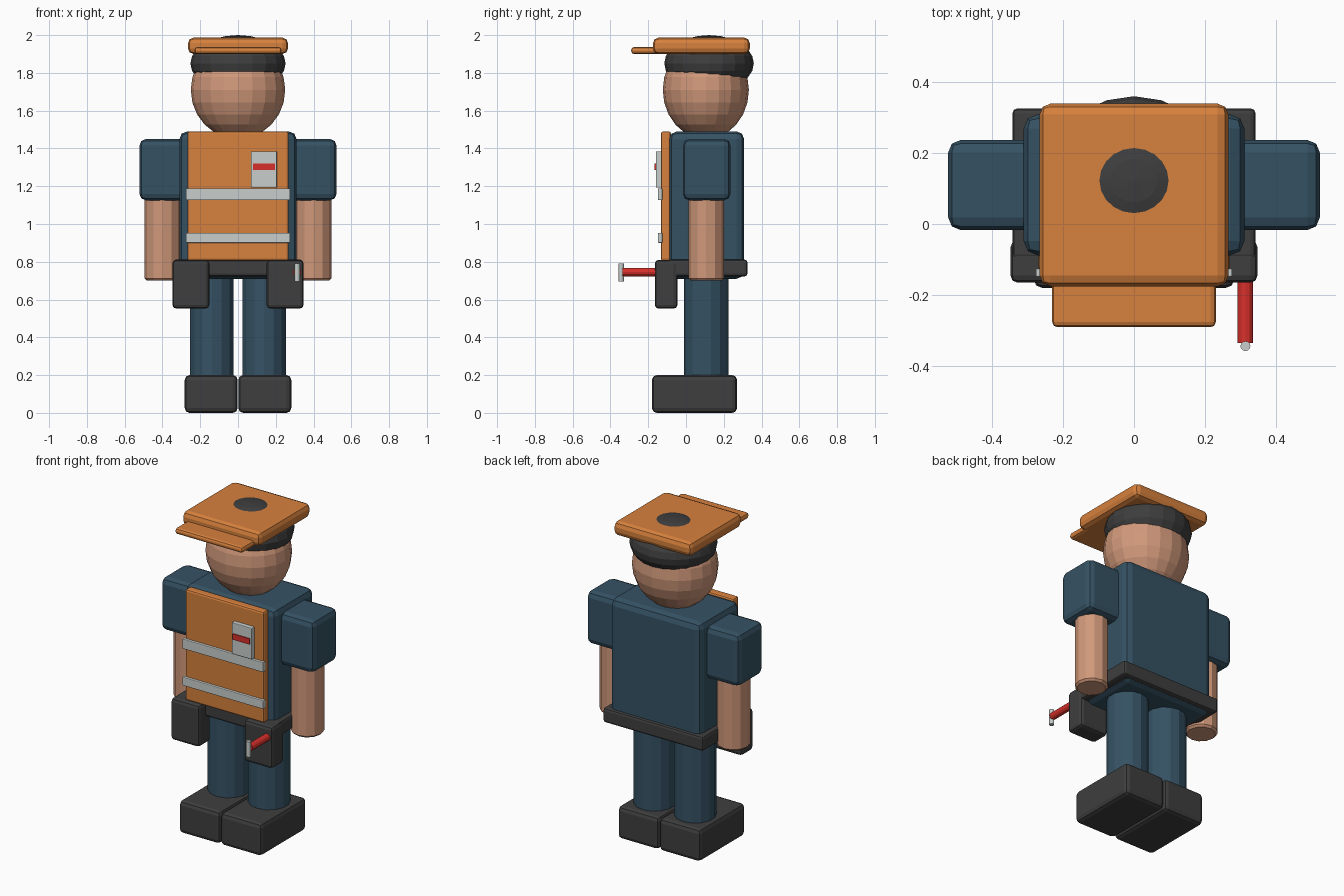
import bpy, bmesh, math
from mathutils import Matrix, Vector

if "Cube" in bpy.data.objects:
    bpy.data.objects.remove(bpy.data.objects["Cube"])


def material(name, r, g, b):
    """Flat material from sRGB 0-255 values, stored as linear."""
    lin = lambda c: ((c / 255 + 0.055) / 1.055) ** 2.4
    m = bpy.data.materials.new(name)
    m.diffuse_color = (lin(r), lin(g), lin(b), 1)
    m.use_nodes = True
    m.node_tree.nodes["Principled BSDF"].inputs["Base Color"].default_value = m.diffuse_color
    return m


ORANGE = material("orange cloth", 215, 129, 61)
BLUE = material("navy cloth", 53, 82, 100)
DARK = material("charcoal", 62, 62, 62)
SKIN = material("skin", 208, 152, 122)
SILVER = material("silver", 200, 207, 205)
RED = material("red", 215, 48, 43)


def finish(name, bm, mat, bevel=0, segments=2):
    mesh = bpy.data.meshes.new(name)
    bm.to_mesh(mesh)
    bm.free()
    mesh.materials.append(mat)
    ob = bpy.data.objects.new(name, mesh)
    bpy.context.collection.objects.link(ob)
    if bevel:
        mod = ob.modifiers.new("rounded edges", "BEVEL")
        mod.width, mod.segments = bevel, segments
        mod.limit_method, mod.angle_limit = "ANGLE", math.radians(50)
    return ob


def box(name, x, y, z, mat, bevel=0):
    """Box from (min, max) ranges on each axis."""
    bm = bmesh.new()
    bmesh.ops.create_cube(bm, size=1)
    size = Vector((x[1] - x[0], y[1] - y[0], z[1] - z[0]))
    mid = Vector((sum(x), sum(y), sum(z))) / 2
    bmesh.ops.transform(bm, verts=bm.verts,
                        matrix=Matrix.Translation(mid) @ Matrix.Diagonal(size).to_4x4())
    return finish(name, bm, mat, bevel)


def tube(name, start, end, radius, mat, sides=12, bevel=0):
    """Capped cylinder between two points."""
    a, b = Vector(start), Vector(end)
    bm = bmesh.new()
    rot = (b - a).to_track_quat("Z", "Y").to_matrix().to_4x4()
    bmesh.ops.create_cone(bm, cap_ends=True, segments=sides, radius1=radius, radius2=radius,
                          depth=(b - a).length, matrix=Matrix.Translation((a + b) / 2) @ rot)
    return finish(name, bm, mat, bevel, 1)


def ball(name, centre, radii, mat):
    bm = bmesh.new()
    bmesh.ops.create_uvsphere(bm, u_segments=20, v_segments=12, radius=1,
                              matrix=Matrix.Translation(centre) @ Matrix.Diagonal(radii).to_4x4())
    return finish(name, bm, mat)


# Paired parts
for side, s in (("left", -1), ("right", 1)):
    span = lambda a, b: tuple(sorted((s * a, s * b)))
    box(side + "_boot", span(0.002, 0.282), (-0.18, 0.27), (0, 0.20), DARK, 0.025)
    tube(side + "_leg", (s * 0.138, 0.107, 0.18), (s * 0.138, 0.107, 0.74), 0.118, BLUE, 14)
    box(side + "_sleeve", span(0.26, 0.522), (-0.017, 0.236), (1.125, 1.45), BLUE, 0.035)
    tube(side + "_forearm", (s * 0.40, 0.107, 0.70), (s * 0.40, 0.107, 1.16), 0.094, SKIN, 12, 0.012)
    box(side + "_pouch", span(0.152, 0.347), (-0.165, -0.045), (0.552, 0.81), DARK, 0.02)

# Body and belt
box("torso", (-0.31, 0.31), (-0.088, 0.308), (0.71, 1.49), BLUE, 0.04)
box("belt", (-0.342, 0.342), (-0.10, 0.325), (0.722, 0.812), DARK, 0.015)

# Vest with reflective bands and badge
box("vest_panel", (-0.268, 0.268), (-0.133, -0.08), (0.805, 1.49), ORANGE, 0.012)
for name, z in (("upper_band", (1.127, 1.188)), ("lower_band", (0.90, 0.953))):
    box(name, (-0.276, 0.276), (-0.149, -0.125), z, SILVER, 0.004)
box("badge", (0.068, 0.206), (-0.16, -0.125), (1.192, 1.385), SILVER, 0.004)
box("badge_stripe", (0.08, 0.195), (-0.167, -0.158), (1.285, 1.32), RED)

# Hammer in the right pouch
tube("hammer_handle", (0.313, -0.10, 0.745), (0.313, -0.335, 0.745), 0.022, RED, 12)
tube("hammer_head", (0.313, -0.343, 0.695), (0.313, -0.343, 0.79), 0.014, SILVER, 12)

# Head, hair and cap
ball("head", (0, 0.105, 1.71), (0.25, 0.228, 0.26), SKIN)
ball("hair", (0, 0.122, 1.85), (0.252, 0.237, 0.15), DARK)
box("cap", (-0.265, 0.265), (-0.175, 0.338), (1.90, 1.987), ORANGE, 0.03)
box("cap_visor", (-0.23, 0.23), (-0.29, -0.08), (1.90, 1.937), ORANGE, 0.015)
